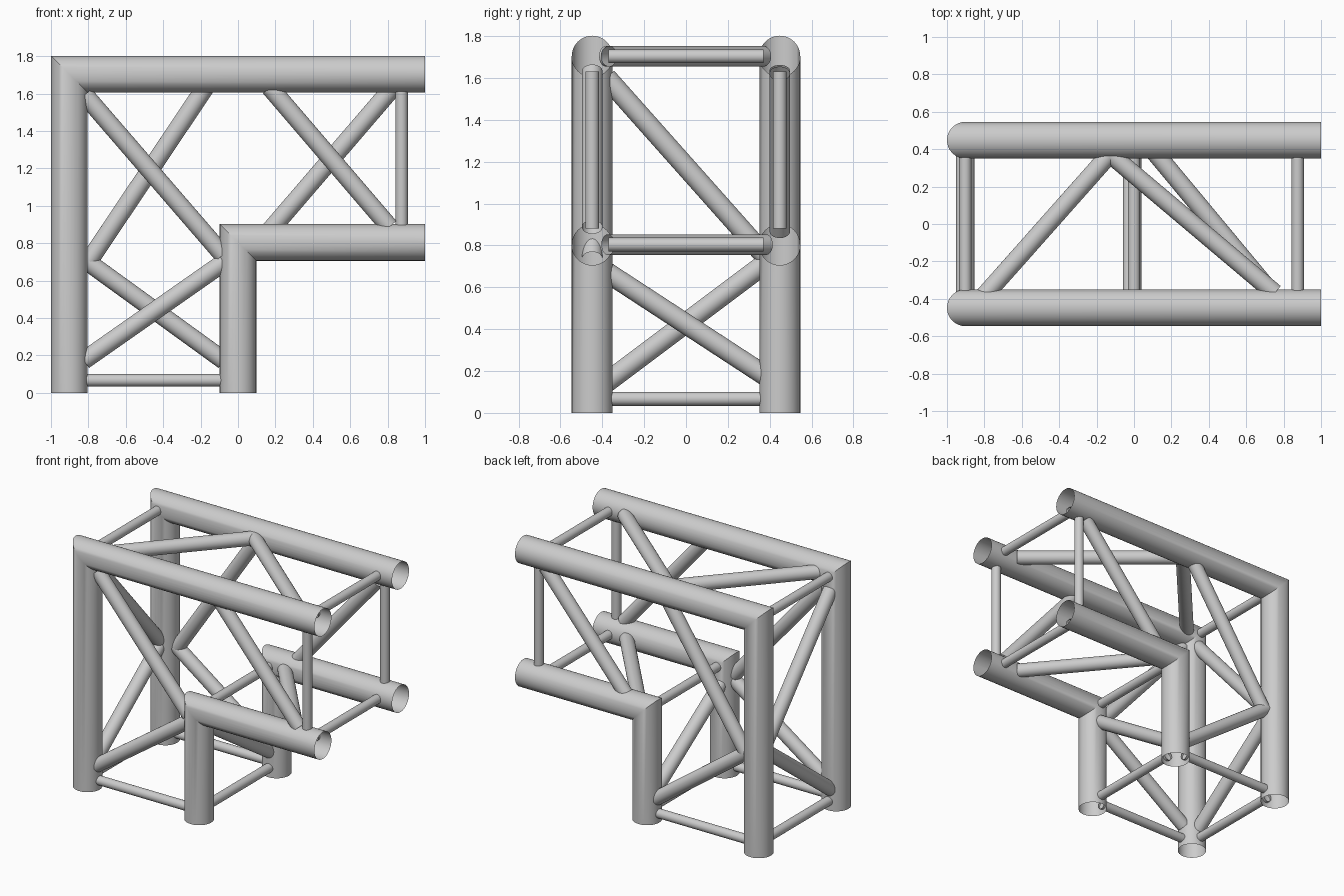
import bpy, bmesh
from math import cos, sin, pi
from mathutils import Vector

if "Cube" in bpy.data.objects:
    bpy.data.objects.remove(bpy.data.objects["Cube"])

R_MAIN, R_DIAG, R_RUNG = 0.098, 0.049, 0.033
Y, XO, XI, ZO, ZI = 0.448, -0.902, 0.0, 1.704, 0.804
E, B = 0.875, 0.067          # positions of the end frames


def pipe(name, pts, r, extend=0.0, n=32):
    """Open round tube along a path, mitred at the bends."""
    pts = [Vector(p) for p in pts]
    pts[0] += (pts[0] - pts[1]).normalized() * extend
    pts[-1] += (pts[-1] - pts[-2]).normalized() * extend
    dirs = [(b - a).normalized() for a, b in zip(pts, pts[1:])]
    u = dirs[0].orthogonal().normalized()
    w = dirs[0].cross(u)
    offs = [r * (cos(2 * pi * i / n) * u + sin(2 * pi * i / n) * w) for i in range(n)]
    bm = bmesh.new()
    rings = []
    for k, p in enumerate(pts):
        d_in = dirs[max(k - 1, 0)]
        normal = d_in + dirs[min(k, len(dirs) - 1)]
        # slide the previous ring along its segment onto the mitre plane
        offs = [o - d_in * (o.dot(normal) / d_in.dot(normal)) for o in offs]
        rings.append([bm.verts.new(p + o) for o in offs])
    for a, b in zip(rings, rings[1:]):
        for i in range(n):
            j = (i + 1) % n
            bm.faces.new((a[i], a[j], b[j], b[i]))
    me = bpy.data.meshes.new(name)
    bm.to_mesh(me)
    bm.free()
    ob = bpy.data.objects.new(name, me)
    bpy.context.collection.objects.link(ob)
    bpy.ops.object.select_all(action='DESELECT')
    ob.select_set(True)
    bpy.context.view_layer.objects.active = ob
    bpy.ops.object.shade_smooth_by_angle()


# Main chords and the rungs lying in the front and back faces
for side, y in (("front", -Y), ("back", Y)):
    pipe(f"{side}_outer_chord", [(XO, y, 0), (XO, y, ZO), (1, y, ZO)], R_MAIN)
    pipe(f"{side}_inner_chord", [(XI, y, 0), (XI, y, ZI), (1, y, ZI)], R_MAIN)
    pipe(f"{side}_base_rung", [(-0.82, y, B), (-0.08, y, B)], R_RUNG)
    pipe(f"{side}_end_rung", [(E, y, 0.88), (E, y, 1.63)], R_RUNG)

# Cross rungs joining front to back
for name, x, z in (("base_outer", XO, B), ("base_inner", XI, B),
                   ("corner_outer", XO, ZO), ("corner_inner", XI, ZI),
                   ("end_upper", E, ZO), ("end_lower", E, ZI)):
    pipe(f"{name}_cross_rung", [(x, -0.37, z), (x, 0.37, z)], R_RUNG)

# Diagonal braces in the front and back faces
diagonals = {
    "front_corner_brace": [(-0.80, -Y, 1.57), (-0.10, -Y, 0.76)],
    "front_base_brace": [(-0.80, -Y, 0.19), (-0.10, -Y, 0.68)],
    "front_end_brace": [(0.19, -Y, 1.61), (0.79, -Y, 0.91)],
    "back_corner_brace": [(-0.19, Y, 1.61), (-0.78, Y, 0.73)],
    "back_base_brace": [(-0.79, Y, 0.69), (-0.10, Y, 0.19)],
    "back_end_brace": [(0.19, Y, 0.89), (0.80, Y, 1.60)],
    # outer and inner upright faces
    "outer_upper_brace": [(XO, -0.36, 1.58), (XO, 0.36, 0.77)],
    "outer_lower_brace": [(XO, 0.36, 0.70), (XO, -0.36, 0.16)],
    "inner_lower_brace": [(XI - 0.01, -0.36, 0.66), (XI - 0.01, 0.36, 0.19)],
    # top face and underside of the arm
    "top_left_brace": [(-0.78, -0.36, ZO), (-0.15, 0.35, ZO)],
    "top_right_brace": [(-0.10, 0.35, ZO), (0.73, -0.35, ZO)],
    "underside_brace": [(0.13, 0.36, ZI), (0.72, -0.35, ZI)],
}
for name, pts in diagonals.items():
    pipe(name, pts, R_DIAG, extend=0.03)
